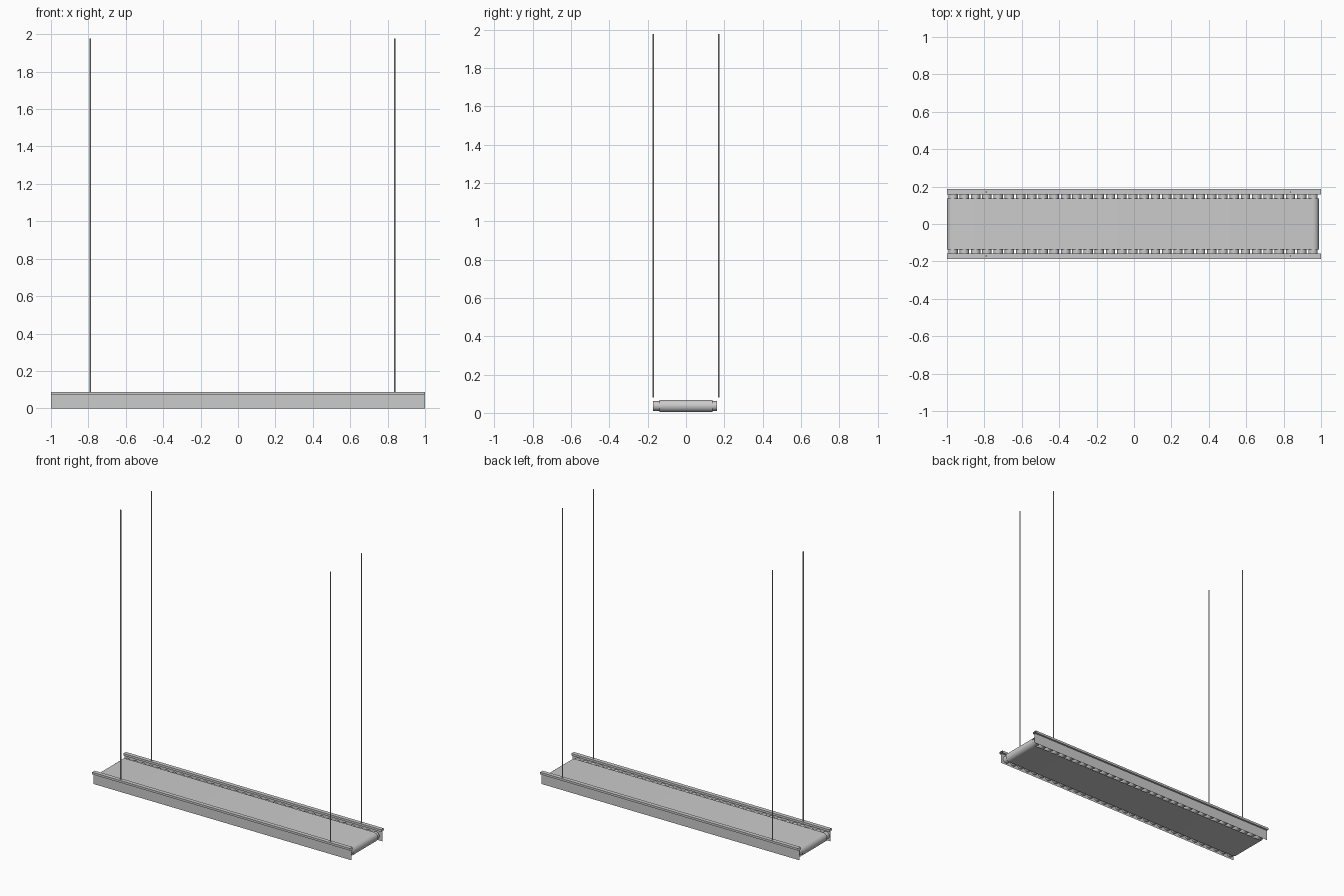
import bpy, bmesh, math

if "Cube" in bpy.data.objects:
    bpy.data.objects.remove(bpy.data.objects["Cube"])

def finish(bm, name, smooth=True):
    me = bpy.data.meshes.new(name)
    bm.to_mesh(me)
    bm.free()
    ob = bpy.data.objects.new(name, me)
    bpy.context.collection.objects.link(ob)
    if smooth:
        bpy.ops.object.select_all(action='DESELECT')
        ob.select_set(True)
        bpy.context.view_layer.objects.active = ob
        bpy.ops.object.shade_smooth_by_angle(angle=math.radians(40))
    return ob

def sheet(name, profile, axis, a, b, closed=False):
    """Extrude a profile into an open sheet along x (profile y,z) or y (profile x,z)."""
    bm = bmesh.new()
    rows = []
    for t in (a, b):
        rows.append([bm.verts.new((t, p, z) if axis == 'X' else (p, t, z)) for p, z in profile])
    n = len(profile)
    for i in range(n if closed else n - 1):
        j = (i + 1) % n
        bm.faces.new((rows[0][i], rows[0][j], rows[1][j], rows[1][i]))
    bmesh.ops.recalc_face_normals(bm, faces=bm.faces)
    return finish(bm, name)

def cylinder(name, radius, start, end, sides):
    ob_len = [e - s for s, e in zip(start, end)]
    along_y = abs(ob_len[1]) > 0
    bpy.ops.mesh.primitive_cylinder_add(
        vertices=sides, radius=radius, depth=ob_len[1] if along_y else ob_len[2],
        location=[(s + e) / 2 for s, e in zip(start, end)],
        rotation=(math.pi / 2 if along_y else 0, 0, 0))
    bpy.context.object.name = name
    bpy.ops.object.shade_smooth_by_angle(angle=math.radians(40))

# Belt loop around the rollers
R, ZC = 0.032, 0.036
loop = []
for cx, a0 in ((0.957, -90), (-0.967, 90)):
    for k in range(13):
        a = math.radians(a0 + k * 15)
        loop.append((cx + R * math.cos(a), ZC + R * math.sin(a)))
sheet("belt", loop, 'Y', -0.137, 0.137, closed=True)

# Rollers sticking out on both sides of the belt
for i in range(33):
    x = -0.967 + i * 1.924 / 32
    cylinder(f"roller_{i + 1}", 0.025, (x, -0.172, ZC), (x, 0.163, ZC), 16)

# Side rails: thin web with a hollow head on top
for s, side in ((-1, "front"), (1, "back")):
    web = [(s * 0.173, 0.0), (s * 0.173, 0.072)]
    head = [(s * y, z) for y, z in ((0.158, 0.072), (0.186, 0.072), (0.186, 0.087), (0.158, 0.087))]
    sheet(f"{side}_rail_web", web, 'X', -1, 1)
    sheet(f"{side}_rail_head", head, 'X', -1, 1, closed=True)

    # Hanging rods
    for x, end in ((-0.79, "left"), (0.837, "right")):
        cylinder(f"{side}_{end}_hanger_rod", 0.004, (x, s * 0.171, 0.079), (x, s * 0.171, 1.976), 12)
